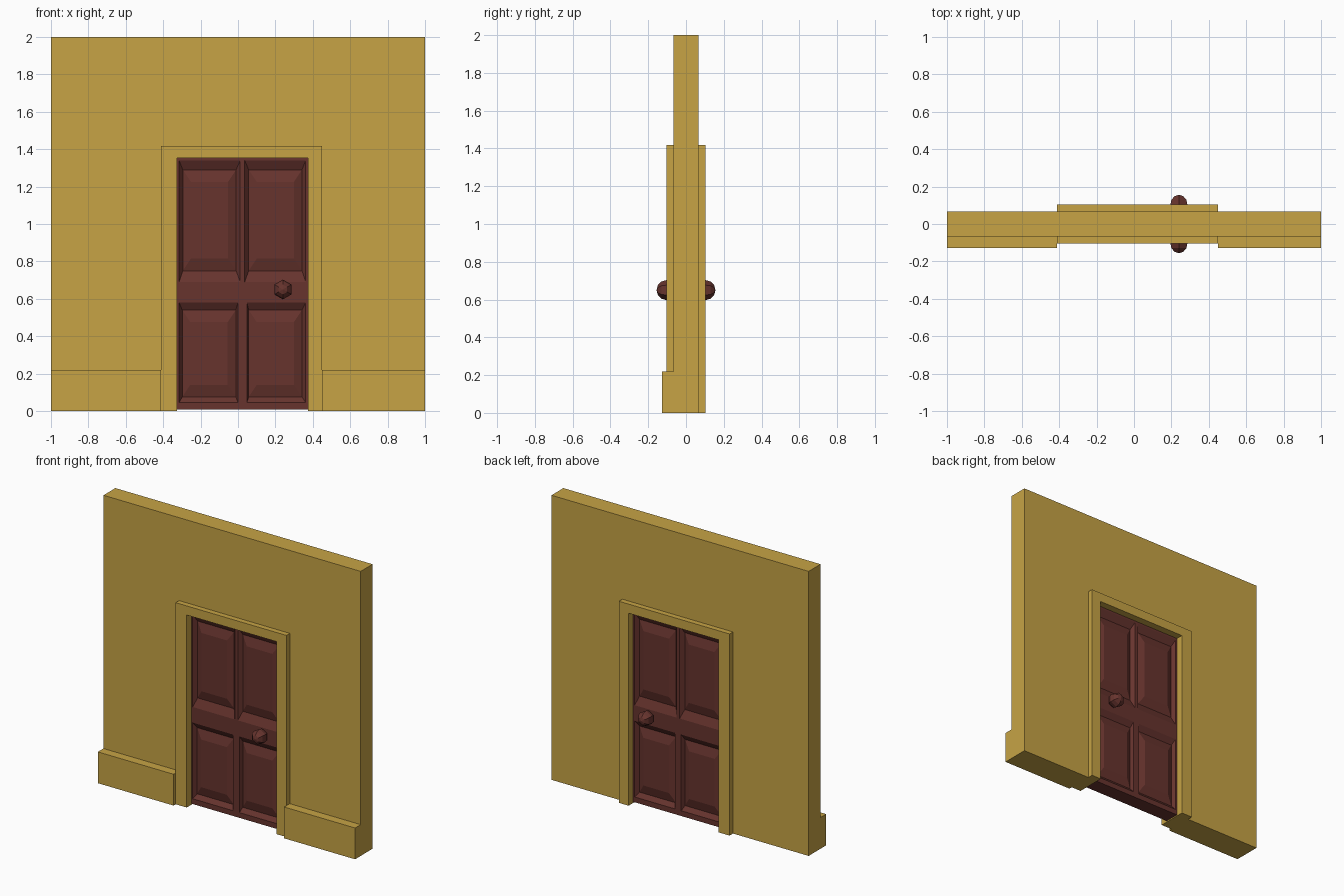
import bpy, bmesh, math
from mathutils import Matrix

if "Cube" in bpy.data.objects:
    bpy.data.objects.remove(bpy.data.objects["Cube"])


def material(name, rgb):
    m = bpy.data.materials.new(name)
    m.diffuse_color = (*rgb, 1)
    m.use_nodes = True
    m.node_tree.nodes["Principled BSDF"].inputs["Base Color"].default_value = m.diffuse_color
    return m


OCHRE = material("ochre plaster", (0.57, 0.37, 0.06))
WOOD = material("dark red wood", (0.135, 0.034, 0.027))


def finish(name, bm, mat):
    bmesh.ops.recalc_face_normals(bm, faces=bm.faces)
    mesh = bpy.data.meshes.new(name)
    bm.to_mesh(mesh)
    bm.free()
    mesh.materials.append(mat)
    ob = bpy.data.objects.new(name, mesh)
    bpy.context.collection.objects.link(ob)
    return ob


def add_prism(bm, outline, y0, y1):
    """Extrude an x-z outline from y0 to y1."""
    face = bm.faces.new([bm.verts.new((x, y0, z)) for x, z in outline])
    out = bmesh.ops.extrude_face_region(bm, geom=[face])["geom"]
    for v in out:
        if isinstance(v, bmesh.types.BMVert):
            v.co.y = y1


def rect(x0, x1, z0, z1):
    return [(x0, z0), (x1, z0), (x1, z1), (x0, z1)]


def arch(x0, x1, top, inner_x0, inner_x1, inner_top):
    """Upside-down U around an opening."""
    return [(x0, 0), (inner_x0, 0), (inner_x0, inner_top), (inner_x1, inner_top),
            (inner_x1, 0), (x1, 0), (x1, top), (x0, top)]


# Opening and trim limits
OX0, OX1, OTOP = -0.326, 0.374, 1.353
TX0, TX1, TTOP = -0.412, 0.449, 1.417

# Wall with doorway, and the door trim running through it
for name, outline, depth in (
        ("wall", arch(-1, 1, 2, TX0, TX1, TTOP), 0.066),
        ("door_trim", arch(TX0, TX1, TTOP, OX0, OX1, OTOP), 0.104)):
    bm = bmesh.new()
    add_prism(bm, outline, -depth, depth)
    finish(name, bm, OCHRE)

# Skirting boards on the front only
for name, x0, x1 in (("skirting_left", -1, TX0), ("skirting_right", TX1, 1)):
    bm = bmesh.new()
    add_prism(bm, rect(x0, x1, 0, 0.22), -0.128, -0.066)
    finish(name, bm, OCHRE)

# Door frame members: stiles, rails and mullions
FACE, RECESS, FIELD = 0.053, 0.028, 0.046
bm = bmesh.new()
L, R = -0.315, 0.362
for x0, x1, z0, z1 in (
        (OX0, L, 0.008, OTOP), (R, OX1, 0.008, OTOP),
        (L, R, 0.008, 0.045), (L, R, 0.58, 0.69), (L, R, 1.34, OTOP),
        (0.0, 0.048, 0.045, 0.58), (0.012, 0.036, 0.69, 1.34)):
    add_prism(bm, rect(x0, x1, z0, z1), -FACE, FACE)
finish("door_frame", bm, WOOD)

# Raised panels: sloped moulding, recess, bevel, flat field (both sides)
panels = {
    "upper_left_panel": (rect(L, 0.012, 0.69, 1.34), rect(-0.295, -0.01, 0.75, 1.29)),
    "upper_right_panel": (rect(0.036, R, 0.69, 1.34), rect(0.057, 0.342, 0.75, 1.29)),
    "lower_left_panel": (rect(L, 0.0, 0.045, 0.58), rect(-0.298, -0.012, 0.075, 0.54)),
    "lower_right_panel": (rect(0.048, R, 0.045, 0.58), rect(0.057, 0.342, 0.075, 0.54)),
}
for name, (opening, base) in panels.items():
    (x0, z0), (x1, z1) = base[0], base[2]
    field = rect(x0 + 0.043, x1 - 0.043, z0 + 0.065, z1 - 0.065)
    bm = bmesh.new()
    for side in (-1, 1):
        rings = [[bm.verts.new((x, side * d, z)) for x, z in loop]
                 for loop, d in ((opening, FACE), (base, RECESS), (field, FIELD))]
        for a, b in zip(rings, rings[1:]):
            for i in range(4):
                j = (i + 1) % 4
                bm.faces.new((a[i], a[j], b[j], b[i]))
        bm.faces.new(rings[-1])
    # close the hidden rim so that the panel is solid
    bm.verts.ensure_lookup_table()
    for i in range(4):
        j = (i + 1) % 4
        bm.faces.new((bm.verts[i], bm.verts[j], bm.verts[12 + j], bm.verts[12 + i]))
    finish(name, bm, WOOD)

# Six-sided faceted knobs with necks
for name, side in (("front_knob", -1), ("back_knob", 1)):
    bm = bmesh.new()
    turn = Matrix.Rotation(math.pi / 2, 4, 'X')
    bmesh.ops.create_uvsphere(bm, u_segments=6, v_segments=6, radius=0.053,
                              matrix=Matrix.Translation((0.24, side * 0.103, 0.65)) @ turn)
    bmesh.ops.create_cone(bm, cap_ends=True, segments=6, radius1=0.022, radius2=0.022, depth=0.04,
                          matrix=Matrix.Translation((0.24, side * 0.06, 0.65)) @ turn)
    finish(name, bm, WOOD)
